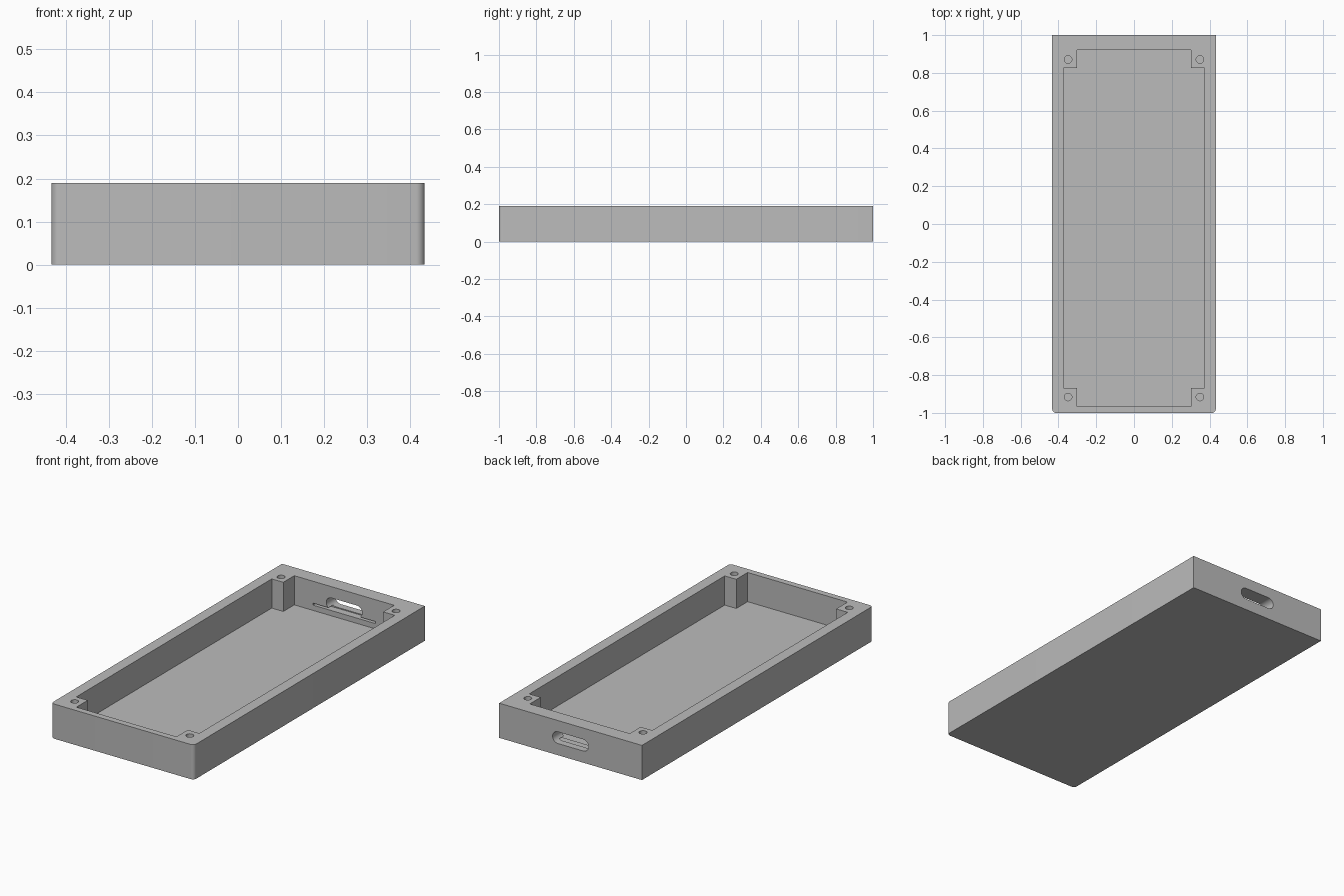
import bpy
import bmesh
import math

cube = bpy.data.objects.get("Cube")
if cube:
    bpy.data.objects.remove(cube, do_unlink=True)

HALF_X, HALF_Y, HEIGHT, FLOOR = 0.433, 1.0, 0.19, 0.03

grey = bpy.data.materials.new("plain grey")
grey.use_nodes = True
COLOUR = (0.5, 0.5, 0.5, 1)
grey.diffuse_color = COLOUR
grey.node_tree.nodes["Principled BSDF"].inputs["Base Color"].default_value = COLOUR


def prism(name, outline, low, high, axis="z"):
    """Extrude an outline along z, or an x-z outline along y."""
    def place(u, v, w):
        return (u, v, w) if axis == "z" else (u, w, v)
    bm = bmesh.new()
    face = bm.faces.new([bm.verts.new(place(u, v, low)) for u, v in outline])
    moved = bmesh.ops.extrude_face_region(bm, geom=[face])["geom"]
    offset = place(0, 0, high - low)
    bmesh.ops.translate(bm, vec=offset,
                        verts=[g for g in moved if isinstance(g, bmesh.types.BMVert)])
    bmesh.ops.recalc_face_normals(bm, faces=bm.faces)
    mesh = bpy.data.meshes.new(name)
    bm.to_mesh(mesh)
    bm.free()
    mesh.materials.append(grey)
    obj = bpy.data.objects.new(name, mesh)
    bpy.context.collection.objects.link(obj)
    return obj


def arc(cx, cy, radius, start, end, steps):
    angles = [math.radians(start + (end - start) * i / steps) for i in range(steps + 1)]
    return [(cx + radius * math.cos(a), cy + radius * math.sin(a)) for a in angles]


def rectangle(x0, x1, y0, y1):
    return [(x0, y0), (x1, y0), (x1, y1), (x0, y1)]


# Outer block with two rounded front corners
R = 0.02
outline = (arc(-HALF_X + R, -HALF_Y + R, R, 180, 270, 8)
           + arc(HALF_X - R, -HALF_Y + R, R, 270, 360, 8)
           + [(HALF_X, HALF_Y), (-HALF_X, HALF_Y)])
tray = prism("enclosure_tray", outline, 0, HEIGHT)

# Cavity outline that leaves a square screw post in each corner
right_side = [(0.303, -0.966), (0.303, -0.868), (0.373, -0.868),
              (0.373, 0.825), (0.303, 0.825), (0.303, 0.92)]
cavity = right_side + [(-x, y) for x, y in reversed(right_side)]
cutters = [prism("cavity_cutter", cavity, FLOOR, HEIGHT + 0.1)]

# Screw holes in the posts
for x in (-0.349, 0.349):
    for y in (-0.916, 0.871):
        circle = arc(x, y, 0.02, 0, 360, 32)[:-1]
        cutters.append(prism("screw_hole_cutter", circle, 0.06, HEIGHT + 0.1))

# Rounded port opening through the back wall
port = arc(0.077, 0.096, 0.032, -90, 90, 16) + arc(-0.077, 0.096, 0.032, 90, 270, 16)
cutters.append(prism("port_cutter", port, 0.85, 1.1, "y"))

# Thin board groove on the inside of the back wall
groove = rectangle(-0.19, 0.19, 0.059, 0.07)
cutters.append(prism("board_groove_cutter", groove, 0.85, 0.96, "y"))

for cutter in cutters:
    cutter.hide_render = True
    cut = tray.modifiers.new(cutter.name, "BOOLEAN")
    cut.operation = "DIFFERENCE"
    cut.solver = "EXACT"
    cut.object = cutter

# Bake the cuts and discard the cutters
graph = bpy.context.evaluated_depsgraph_get()
tray_mesh = bpy.data.meshes.new_from_object(tray.evaluated_get(graph))
tray.modifiers.clear()
tray.data = tray_mesh
for cutter in cutters:
    bpy.data.objects.remove(cutter, do_unlink=True)

bpy.ops.object.select_all(action="DESELECT")
tray.select_set(True)
bpy.context.view_layer.objects.active = tray
bpy.ops.object.shade_smooth_by_angle(angle=math.radians(30))
